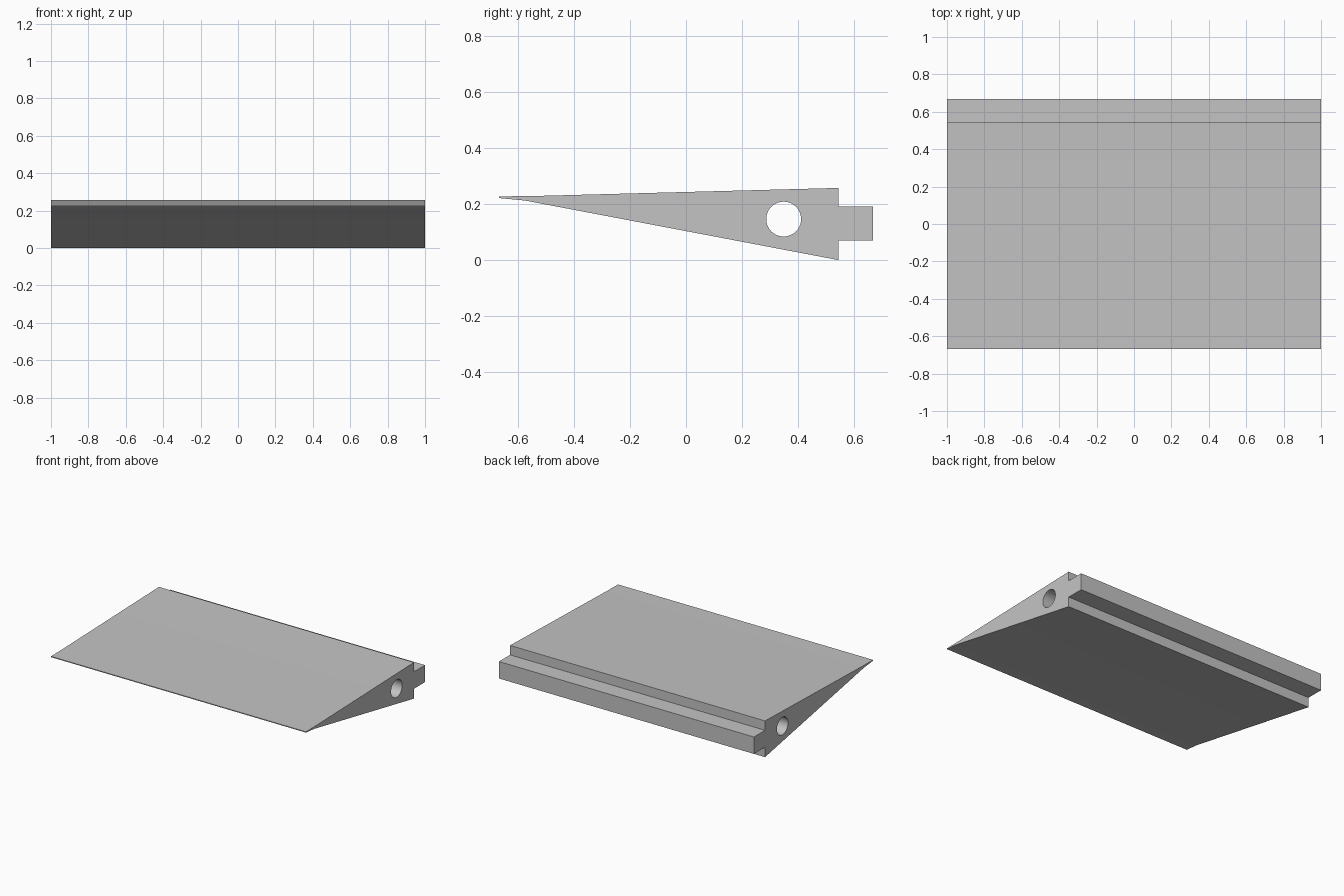
import bpy, bmesh, math
from mathutils import Vector

cube = bpy.data.objects.get("Cube")
if cube:
    bpy.data.objects.remove(cube, do_unlink=True)

grey = bpy.data.materials.new("light_grey")
grey.use_nodes = True
colour = (0.55, 0.55, 0.55, 1)
grey.diffuse_color = colour
grey.node_tree.nodes["Principled BSDF"].inputs["Base Color"].default_value = colour


def make_object(name, bm):
    bmesh.ops.recalc_face_normals(bm, faces=bm.faces)
    mesh = bpy.data.meshes.new(name)
    bm.to_mesh(mesh)
    bm.free()
    mesh.materials.append(grey)
    obj = bpy.data.objects.new(name, mesh)
    bpy.context.collection.objects.link(obj)
    return obj


def extrude_along_x(name, profile, half_width):
    bm = bmesh.new()
    face = bm.faces.new([bm.verts.new((-half_width, y, z)) for y, z in profile])
    result = bmesh.ops.extrude_face_region(bm, geom=[face])
    moved = [v for v in result["geom"] if isinstance(v, bmesh.types.BMVert)]
    bmesh.ops.translate(bm, verts=moved, vec=Vector((2 * half_width, 0, 0)))
    return make_object(name, bm)


# Wedge blade with a thin nose and a tongue along the back
wedge_profile = [
    (-0.667, 0.221), (-0.573, 0.212), (0.543, 0.0),
    (0.543, 0.07), (0.667, 0.07), (0.667, 0.19), (0.543, 0.19),
    (0.543, 0.257), (-0.55, 0.228), (-0.667, 0.227),
]
blade = extrude_along_x("wedge_blade", wedge_profile, 1.0)

# Round bore running the full width
sides = 72
bore_profile = [(0.348 + 0.062 * math.cos(math.tau * i / sides),
                 0.146 + 0.062 * math.sin(math.tau * i / sides))
                for i in range(sides)]
cutter = extrude_along_x("bore_cutter", bore_profile, 1.1)
cutter.hide_render = True

bore = blade.modifiers.new("bore", "BOOLEAN")
bore.operation = "DIFFERENCE"
bore.solver = "EXACT"
bore.object = cutter

# Apply the bore, then smooth only its wall
bpy.ops.object.select_all(action="DESELECT")
blade.select_set(True)
bpy.context.view_layer.objects.active = blade
bpy.ops.object.modifier_apply(modifier=bore.name)
bpy.data.objects.remove(cutter, do_unlink=True)
bpy.ops.object.shade_smooth_by_angle(angle=math.radians(5.5))
